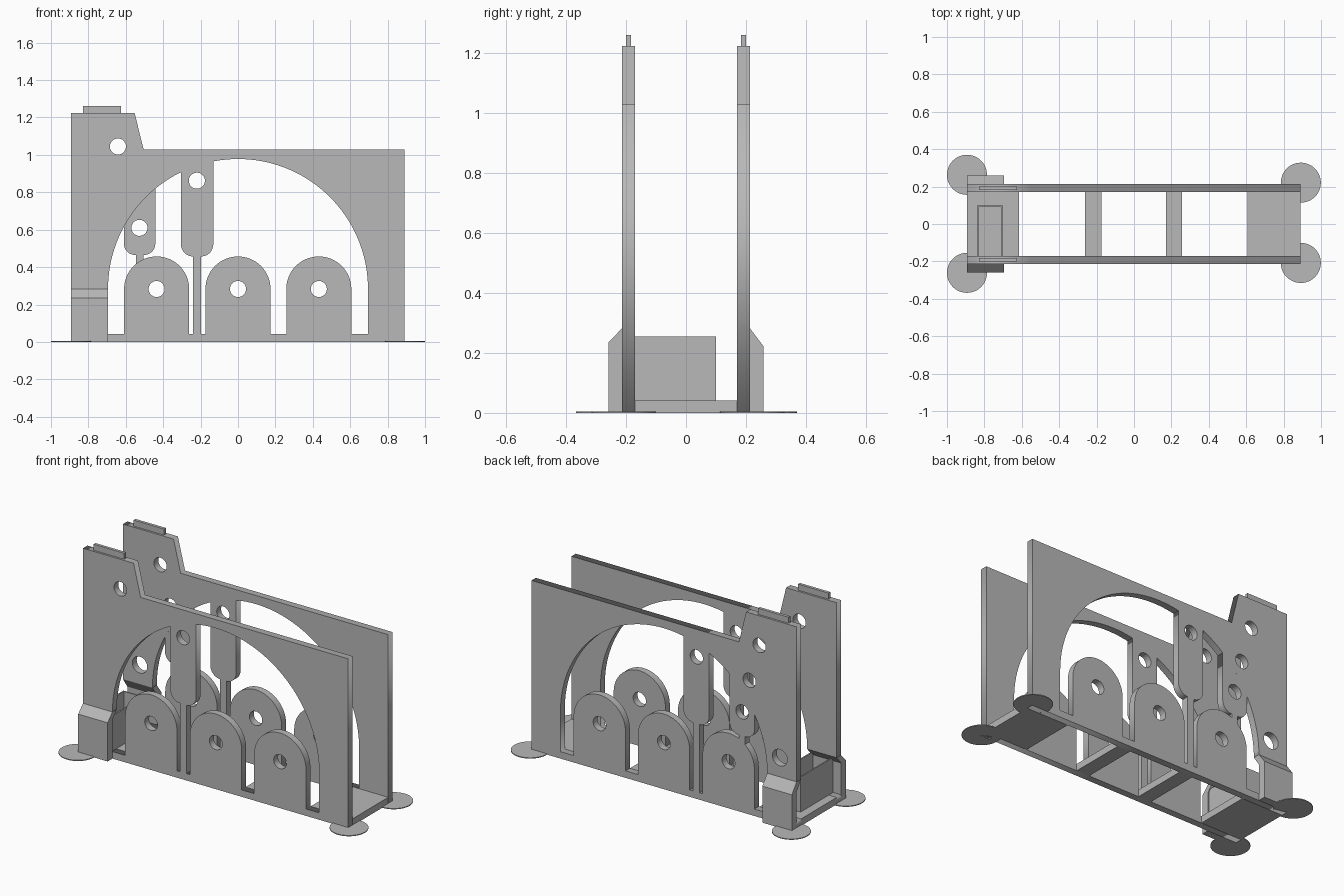
import bpy, bmesh
from math import sin, cos, pi, sqrt

old = bpy.data.objects.get("Cube")
if old:
    bpy.data.objects.remove(old)

grey = bpy.data.materials.new("plain_grey")
grey.use_nodes = True
COLOUR = (0.48, 0.48, 0.48, 1)
grey.diffuse_color = COLOUR
grey.node_tree.nodes["Principled BSDF"].inputs["Base Color"].default_value = COLOUR

ARCH_R, ARCH_Z, BAR = 0.695, 0.283, 0.042
HOLE_R = 0.043
WALL_Y, WALL_T = 0.192, 0.042


def arc(cx, cz, r, a0, a1, n):
    return [(cx + r * cos(a0 + (a1 - a0) * i / n), cz + r * sin(a0 + (a1 - a0) * i / n))
            for i in range(n + 1)]


def add_object(name, mesh):
    mesh.materials.clear()
    mesh.materials.append(grey)
    ob = bpy.data.objects.new(name, mesh)
    bpy.context.collection.objects.link(ob)
    return ob


def plate(name, outline, holes=(), y=0.0, thick=WALL_T):
    """Upright plate: an x-z outline with round holes, thickened along y."""
    cu = bpy.data.curves.new(name + "_outline", 'CURVE')
    cu.dimensions, cu.fill_mode, cu.extrude = '2D', 'BOTH', thick / 2
    loops = [outline] + [arc(x, z, r, 0, 2 * pi, 32)[:-1] for x, z, r in holes]
    for loop in loops:
        sp = cu.splines.new('POLY')
        sp.points.add(len(loop) - 1)
        for p, (x, z) in zip(sp.points, loop):
            p.co = (x, z, 0, 1)
        sp.use_cyclic_u = True
    tmp = bpy.data.objects.new(name + "_tmp", cu)
    bpy.context.collection.objects.link(tmp)
    deps = bpy.context.evaluated_depsgraph_get()
    mesh = bpy.data.meshes.new_from_object(tmp.evaluated_get(deps))
    bpy.data.objects.remove(tmp)
    bm = bmesh.new()
    bm.from_mesh(mesh)
    bmesh.ops.remove_doubles(bm, verts=bm.verts, dist=0.0001)
    for v in bm.verts:
        v.co = (v.co.x, y - v.co.z, v.co.y)
    bmesh.ops.recalc_face_normals(bm, faces=bm.faces)
    bm.to_mesh(mesh)
    bm.free()
    mesh.name = name
    return add_object(name, mesh)


def prism(name, profile, x0, x1):
    """Solid with a y-z profile, running along x."""
    bm = bmesh.new()
    face = bm.faces.new([bm.verts.new((x0, y, z)) for y, z in profile])
    res = bmesh.ops.extrude_face_region(bm, geom=[face])
    for v in res["geom"]:
        if isinstance(v, bmesh.types.BMVert):
            v.co.x = x1
    bmesh.ops.recalc_face_normals(bm, faces=bm.faces)
    mesh = bpy.data.meshes.new(name)
    bm.to_mesh(mesh)
    bm.free()
    return add_object(name, mesh)


def box(name, x0, x1, y0, y1, z0, z1):
    return prism(name, [(y0, z0), (y1, z0), (y1, z1), (y0, z1)], x0, x1)


def hanger_outline(x0, x1, bottom, r):
    """Strap with rounded lower corners whose top follows the arch."""
    n = 10
    xs = [x1 + (x0 - x1) * i / n for i in range(n + 1)]
    top = [(x, ARCH_Z + sqrt(ARCH_R ** 2 - x * x)) for x in xs]
    return (top + arc(x0 + r, bottom + r, r, pi, 1.5 * pi, 8)
            + arc(x1 - r, bottom + r, r, 1.5 * pi, 2 * pi, 8))


# Side wall outline: tower at one end, big arch, bottom bar
wall = [(0.89, 0), (0.89, 1.03), (-0.505, 1.03), (-0.553, 1.225), (-0.893, 1.225),
        (-0.893, ARCH_Z)]
wall += arc(0, ARCH_Z, ARCH_R, pi, 0, 72)
wall += [(ARCH_R, BAR), (-0.893, BAR), (-0.893, 0)]

for side, s in (("front", -1), ("back", 1)):
    y = s * WALL_Y
    holes = [(-0.642, 1.045, HOLE_R)]
    if s > 0:
        holes += [(-0.575, 0.815, HOLE_R), (-0.78, 0.40, 0.05)]
    plate(side + "_wall", wall, holes, y)
    box(side + "_top_tab", -0.83, -0.625, y - 0.009, y + 0.009, 1.225, 1.262)

    # Round-topped bearing posts
    for i, x in enumerate((-0.435, 0, 0.432)):
        r = 0.174
        post = arc(x, ARCH_Z, r, 0, pi, 32) + [(x - r, BAR), (x + r, BAR)]
        plate(f"{side}_post_{i + 1}", post, [(x, ARCH_Z, HOLE_R)], y)

    # Hanging strap with its thin stem
    plate(side + "_strap", hanger_outline(-0.305, -0.132, 0.457, 0.065),
          [(-0.22, 0.862, HOLE_R)], y)
    box(side + "_strap_stem", -0.24, -0.197, y - WALL_T / 2, y + WALL_T / 2, BAR, 0.457)

    # Hollow corner bulge with a sloped roof
    low = 0.222 if s > 0 else 0.235
    shell = [(0.171, ARCH_Z), (0.213, ARCH_Z), (0.259, low), (0.259, 0),
             (0.213, 0), (0.213, low)]
    prism(side + "_corner_bulge", [(s * a, b) for a, b in shell], -0.893, -ARCH_R)

# Second strap, on the back wall only
plate("back_short_strap", hanger_outline(-0.61, -0.442, 0.465, 0.06),
      [(-0.527, 0.61, HOLE_R)], WALL_Y)
box("back_short_strap_stem", -0.546, -0.506, WALL_Y - WALL_T / 2, WALL_Y + WALL_T / 2,
    0.415, 0.465)

# Floor strips joining the walls
for i, (x0, x1) in enumerate(((-0.893, -0.615), (-0.262, -0.175), (0.17, 0.257), (0.608, 0.89))):
    box(f"floor_strip_{i + 1}", x0, x1, -0.171, 0.171, 0, BAR)

# Open tray on the floor at the tower end
T, TOP = 0.008, 0.255
box("tray_outer_side", -0.84, -0.84 + T, -0.21, 0.1, BAR, TOP)
box("tray_inner_side", -0.70 - T, -0.70, -0.21, 0.1, BAR, TOP)
box("tray_back_side", -0.84 + T, -0.70 - T, 0.1 - T, 0.1, BAR, TOP)

# Thin round feet
for i, (x, y) in enumerate(((-0.893, -0.261), (-0.893, 0.263), (0.892, -0.208), (0.892, 0.221))):
    bm = bmesh.new()
    bmesh.ops.create_cone(bm, cap_ends=True, segments=48, radius1=0.107, radius2=0.107, depth=0.005)
    bmesh.ops.translate(bm, verts=bm.verts, vec=(x, y, 0.0025))
    mesh = bpy.data.meshes.new(f"foot_disc_{i + 1}")
    bm.to_mesh(mesh)
    bm.free()
    add_object(mesh.name, mesh)
